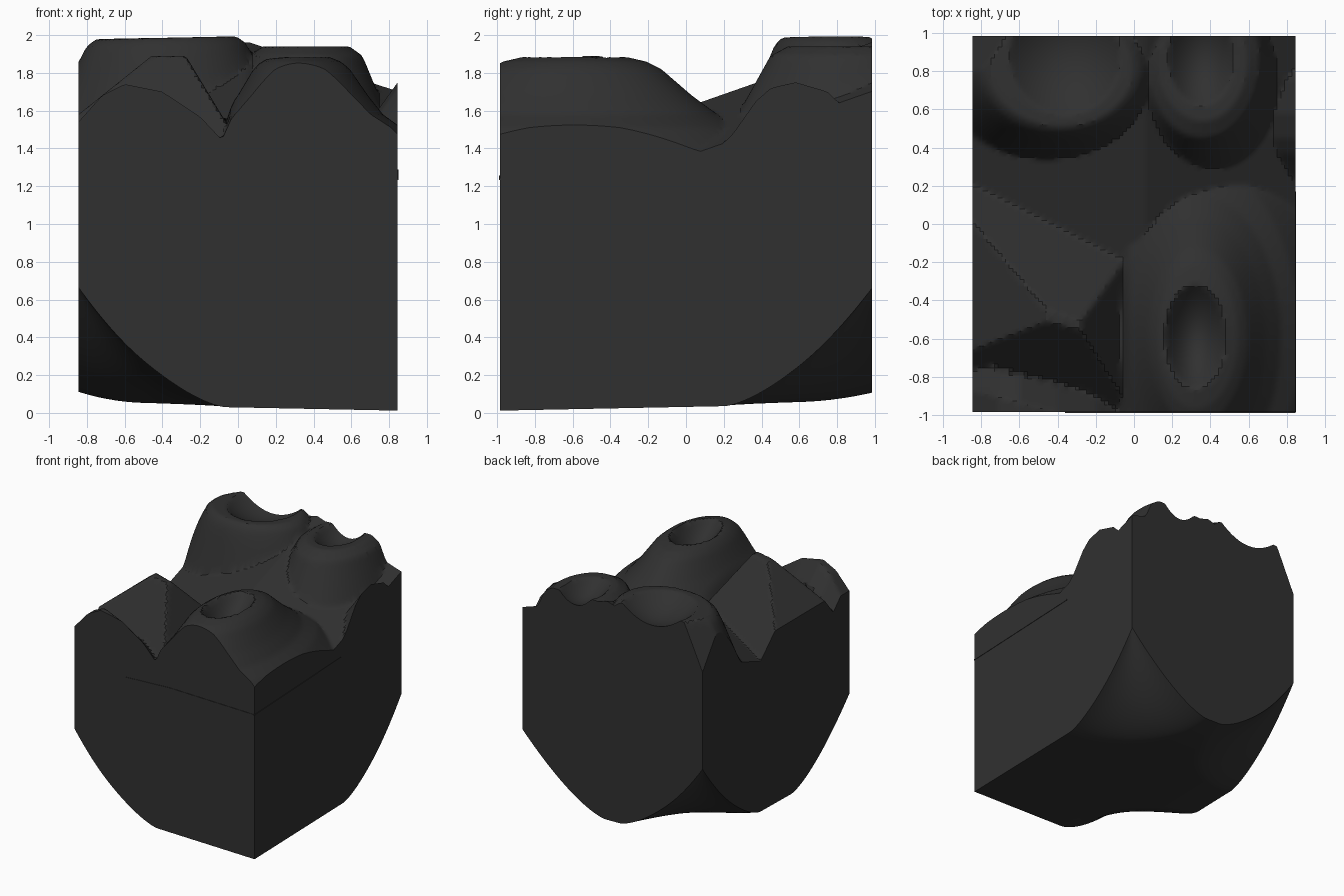
import bpy, bmesh, math

if "Cube" in bpy.data.objects:
    bpy.data.objects.remove(bpy.data.objects["Cube"])

W, D = 0.845, 0.985          # half width and half depth
NX, NY = 88, 102             # grid resolution


def lerp(table, t):
    """Piecewise linear curve through (t, value) points."""
    if t <= table[0][0]:
        return table[0][1]
    for (a, va), (b, vb) in zip(table, table[1:]):
        if t <= b:
            return va + (vb - va) * (t - a) / (b - a)
    return table[-1][1]


def ellipse(x, y, cx, cy, a, b):
    return math.hypot((x - cx) / a, (y - cy) / b)


# Slope profiles of the three cratered mounds (ellipse distance, height)
FRONT_MOUND = [(0, 1.885), (1, 1.885), (1.4, 1.86), (1.7, 1.82), (2.3, 1.68),
               (2.8, 1.58), (3.4, 1.51), (4, 1.40), (6, 1.1)]
LARGE_MOUND = [(0, 1.99), (.62, 1.985), (.7, 1.95), (.78, 1.86), (1, 1.55), (1.5, 1.0)]
SMALL_MOUND = [(0, 1.94), (.5, 1.94), (.65, 1.89), (1, 1.5), (1.5, 1.0)]
# Edge outlines of the small mounds cut by the front and right walls
FRONT_EDGE = [(-.845, 1.54), (-.72, 1.68), (-.6, 1.74), (-.4, 1.70), (-.2, 1.62),
              (-.05, 1.5), (0, 1.2)]
RIGHT_EDGE = [(.1, 1.3), (.17, 1.40), (.25, 1.48), (.37, 1.65), (.45, 1.72), (.58, 1.75),
              (.75, 1.70), (.85, 1.6), (.96, 1.46), (.985, 1.42)]
# Craters: centre x, centre y, radius x, radius y, depth
CRATERS = [(.32, -.59, .16, .27, .15), (-.36, .88, .29, .31, .13), (.35, .87, .17, .25, .11)]


def top(x, y):
    # Valley floor between the mounds
    h = [1.62 + .35 * y - .33 * abs(x - .05)]
    # Front right mound
    a = lerp(FRONT_MOUND, ellipse(x, y, .32, -.59, .16 if x > .32 else .14, .27))
    h.append(a - 1.5 * max(0, -.03 - x))
    # Back left and back right mounds
    h.append(lerp(LARGE_MOUND, ellipse(x, y, -.38, .8, .6, .47)) + .02 * (x + .38))
    h.append(lerp(SMALL_MOUND, ellipse(x, y, .36, .85, .46, .62)))
    # Slope against the right wall
    h.append(lerp(RIGHT_EDGE, y) - 1.4 * (W - x))
    # Front left pyramid and the ridge before it
    north = .16 - .34 * (x + W) - y
    south = y + .72 + .26 * (x + W)
    h.append(min(1.89, 1.5 + 1.65 * (-.04 - x), 1.44 + .95 * north,
                 1.5 + 1.25 * south, 1.58 + .8 * (x + W)))
    if south < 0:
        h.append(lerp(FRONT_EDGE, x) - max(0, .15 + south))
    z = max(h)
    # Bevelled back left corner
    z = min(z, 1.6 + 2.2 * (x + W) + 1.4 * (D - y))
    # Sunken craters
    for cx, cy, a, b, depth in CRATERS:
        e = ellipse(x, y, cx, cy, a, b)
        if e < 1:
            z -= depth * (1 - e * e)
    return z


def bottom(x, y):
    # Nearly flat base, rising toward three corners
    z = .012 + .02 * (W - x) + .02 * (y + D)
    z += .05 * max(0, (-x - .5) / .345) ** 2 + .04 * max(0, (y - .6) / .385) ** 2
    for cx, cy, rise in ((-W, -D, .57), (W, D, .57), (-W, D, .6)):
        d = math.hypot(x - cx, y - cy)
        z += rise * max(0, 1 - d / .78) ** 1.5
    return z


def finish(bm, name, mat):
    bmesh.ops.recalc_face_normals(bm, faces=bm.faces)
    me = bpy.data.meshes.new(name)
    bm.to_mesh(me)
    bm.free()
    ob = bpy.data.objects.new(name, me)
    bpy.context.collection.objects.link(ob)
    me.materials.append(mat)
    return ob


stone = bpy.data.materials.new("dark_grey_stone")
stone.diffuse_color = (.03, .03, .03, 1)
stone.use_nodes = True
stone.node_tree.nodes["Principled BSDF"].inputs["Base Color"].default_value = stone.diffuse_color

# Rock block: sculpted top, rounded base and flat side walls
bm = bmesh.new()
layers = []
for height in (top, bottom):
    grid = []
    for i in range(NX + 1):
        x = -W + 2 * W * i / NX
        col = [-D + 2 * D * j / NY for j in range(NY + 1)]
        grid.append([bm.verts.new((x, y, height(x, y))) for y in col])
    for i in range(NX):
        for j in range(NY):
            bm.faces.new((grid[i][j], grid[i + 1][j], grid[i + 1][j + 1], grid[i][j + 1]))
    layers.append(grid)
rim = ([(i, 0) for i in range(NX)] + [(NX, j) for j in range(NY)]
       + [(i, NY) for i in range(NX, 0, -1)] + [(0, j) for j in range(NY, 0, -1)])
up, low = layers
for (i, j), (k, l) in zip(rim, rim[1:] + rim[:1]):
    bm.faces.new((low[i][j], low[k][l], up[k][l], up[i][j]))
block = finish(bm, "rock_block", stone)
bpy.context.view_layer.objects.active = block
block.select_set(True)
bpy.ops.object.shade_smooth_by_angle(angle=math.radians(28))


# Thin slivers of stone along the front and right walls
def sliver(name, points, offset):
    bm = bmesh.new()
    face = bm.faces.new([bm.verts.new(p) for p in points])
    out = bmesh.ops.extrude_face_region(bm, geom=[face])["geom"]
    bmesh.ops.translate(bm, vec=offset, verts=[v for v in out if isinstance(v, bmesh.types.BMVert)])
    return finish(bm, name, stone)


sliver("front_crack", [(-.36, -D, 1.237), (W, -D, 1.232), (W, -D, 1.24), (.05, -D, 1.256)],
       (0, -.004, 0))
sliver("right_crack", [(W, -D, 1.232), (W, .17, 1.278), (W, .17, 1.288), (W, -D, 1.24)],
       (.004, 0, 0))
